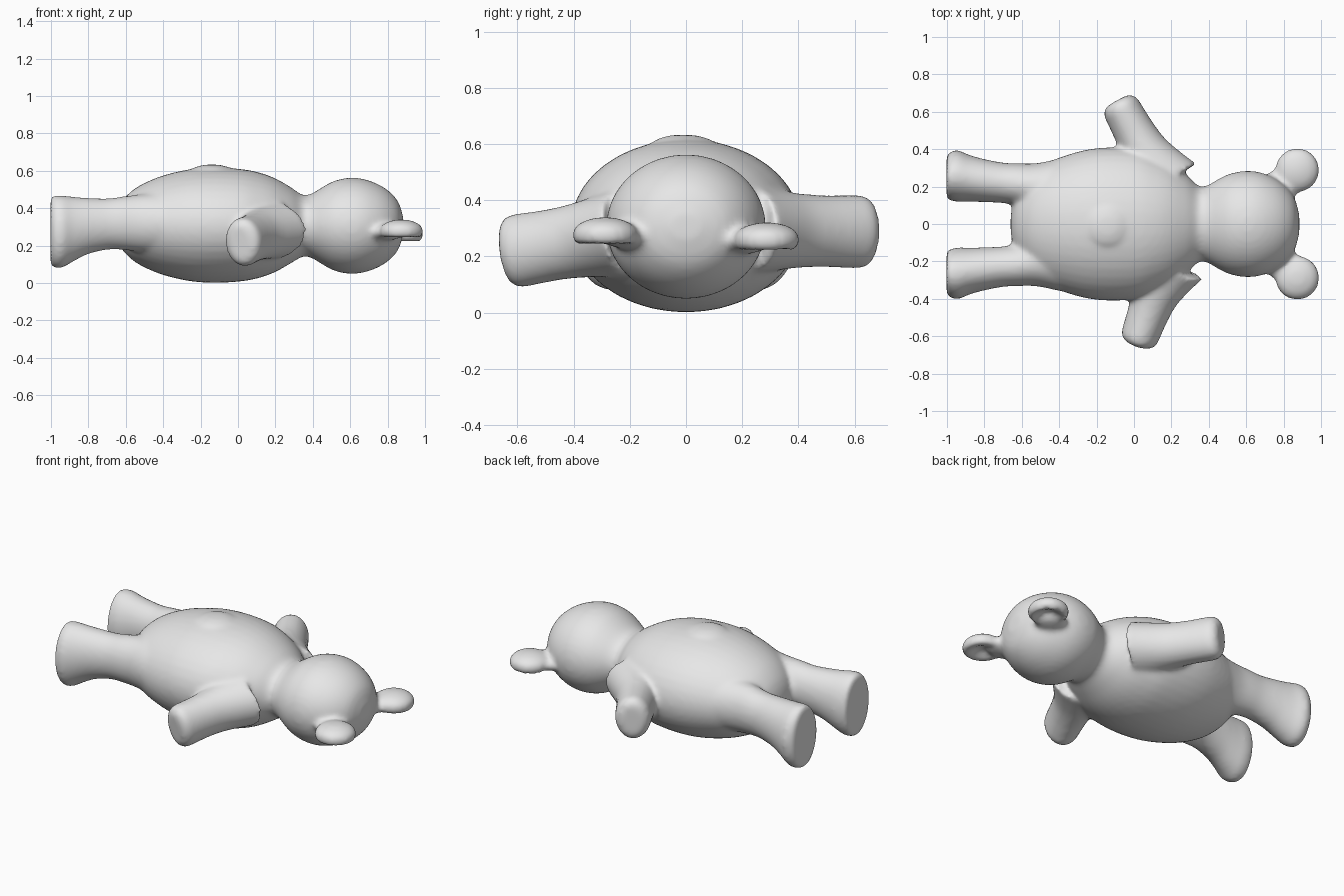
import bpy, bmesh, math
from mathutils import Vector, Matrix

cube = bpy.data.objects.get("Cube")
if cube:
    bpy.data.objects.remove(cube, do_unlink=True)

SIDES = 40
bm = bmesh.new()


def spline(rows, steps=4):
    """Smooth the rows of numbers into a denser run of rows."""
    out = []
    for i in range(len(rows) - 1):
        a, b = rows[max(i - 1, 0)], rows[i]
        c, d = rows[i + 1], rows[min(i + 2, len(rows) - 1)]
        for s in range(steps):
            t = s / steps
            out.append([0.5 * (2 * q + (r - p) * t + (2 * p - 5 * q + 4 * r - w) * t * t
                               + (3 * q - p - 3 * r + w) * t ** 3)
                        for p, q, r, w in zip(a, b, c, d)])
    return out + [list(rows[-1])]


def loft(rows, axis):
    """Skin elliptical rings (x, y, z, width, height) set square to the axis."""
    axis = Vector(axis).normalized()
    u = axis.cross(Vector((0, 0, 1))).normalized()
    v = u.cross(axis)
    rings = []
    for x, y, z, w, h in spline(rows):
        c = Vector((x, y, z))
        angles = [2 * math.pi * k / SIDES for k in range(SIDES)]
        rings.append([bm.verts.new(c + u * w * math.cos(a) + v * h * math.sin(a)) for a in angles])
    for r0, r1 in zip(rings, rings[1:]):
        for k in range(SIDES):
            n = (k + 1) % SIDES
            bm.faces.new((r0[k], r0[n], r1[n], r1[k]))
    bm.faces.new(rings[0])
    bm.faces.new(rings[-1])


def limb(start, end, rows):
    """Loft along a straight line; rows are (fraction, width, height)."""
    s, e = Vector(start), Vector(end)
    loft([(*s.lerp(e, t), w, h) for t, w, h in rows], e - s)


def ball(centre, size, dished=False):
    """Ellipsoid, with a hollow underside if dished."""
    made = bmesh.ops.create_uvsphere(bm, u_segments=32, v_segments=20, radius=1)["verts"]
    for vert in made:
        x, y, z = vert.co
        if dished and z < 0:
            z = 1.7 * z * (1 - z * z)
        vert.co = Vector((x * size[0], y * size[1], z * size[2])) + Vector(centre)


# Torso, neck and head: (x, half width, half height)
trunk = [(-.66, .03, .02), (-.65, .10, .07), (-.62, .18, .13), (-.56, .26, .19),
         (-.48, .32, .235), (-.38, .362, .272), (-.25, .398, .30), (-.12, .41, .308),
         (.02, .40, .30), (.12, .365, .28), (.20, .325, .25), (.28, .265, .205),
         (.33, .215, .172), (.36, .198, .163), (.40, .21, .175), (.46, .245, .212),
         (.52, .271, .242), (.60, .284, .257), (.68, .275, .248), (.76, .24, .217),
         (.82, .192, .174), (.86, .135, .122), (.884, .05, .045)]
loft([(x, 0, .309 if x < .3 else .306, w, h) for x, w, h in trunk], (1, 0, 0))

# Legs with broad flat feet: (x, y, z, half width, half height)
leg = [(-.40, .18, .32, .17, .17), (-.52, .195, .32, .13, .155), (-.62, .212, .32, .112, .142),
       (-.70, .22, .315, .108, .137), (-.80, .232, .305, .115, .15), (-.88, .244, .288, .125, .173),
       (-.94, .256, .275, .138, .193), (-.98, .256, .275, .130, .193), (-1.002, .25, .275, .115, .182)]
for side in (1, -1):
    loft([(x, side * y - (.008 if side < 0 else 0), z, w, h) for x, y, z, w, h in leg], (-1, 0, 0))

# Arms, flaring into the shoulders
arm = [(0, .21, .16), (.2, .165, .145), (.4, .128, .133), (.6, .112, .128),
       (.8, .105, .13), (.92, .10, .13), (.98, .08, .11), (1, .055, .085)]
limb((.17, -.22, .285), (.015, -.645, .212), arm)
limb((.15, .22, .295), (-.09, .66, .287), arm)

# Ears, hollow underneath, with short roots
for side, z in ((1, .262), (-1, .28)):
    ball((.873, side * .288, z), (.118, .118, .06), dished=True)
    ball((.79, side * .21, z - .008), (.10, .09, .045))

# Low navel bump
ball((-.14, -.01, .60), (.11, .11, .034))

bmesh.ops.recalc_face_normals(bm, faces=bm.faces)
mesh = bpy.data.meshes.new("bear_body")
bm.to_mesh(mesh)
bm.free()
bear = bpy.data.objects.new("bear_body", mesh)
bpy.context.collection.objects.link(bear)

# Plain grey skin
grey = bpy.data.materials.new("plain_grey")
grey.use_nodes = True
grey.diffuse_color = (.8, .8, .8, 1)
for node in grey.node_tree.nodes:
    if node.type == "BSDF_PRINCIPLED":
        node.inputs["Base Color"].default_value = (.8, .8, .8, 1)
mesh.materials.append(grey)
for poly in mesh.polygons:
    poly.use_smooth = True

# Fuse the parts into one soft skin
fuse = bear.modifiers.new("fuse", "REMESH")
fuse.mode = "VOXEL"
fuse.voxel_size = .014
fuse.use_smooth_shade = True
soften = bear.modifiers.new("soften", "SMOOTH")
soften.factor = .5
soften.iterations = 10
